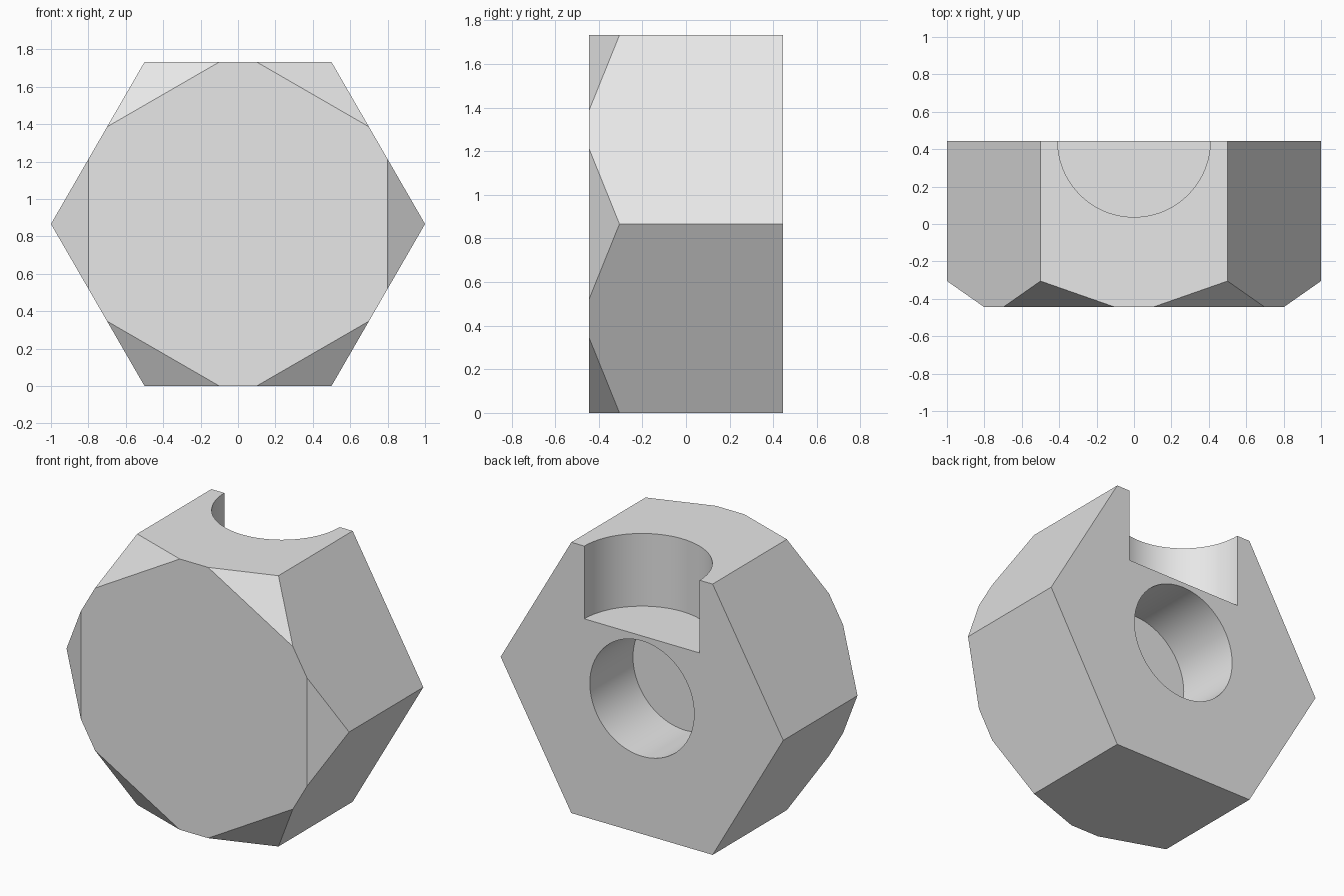
import bpy, bmesh, math
from mathutils import Matrix, Vector

cube = bpy.data.objects.get("Cube")
if cube:
    bpy.data.objects.remove(cube, do_unlink=True)

HALF = 0.445                  # half thickness, front to back
MID = math.sqrt(3) / 2        # height of the hexagon's centre

grey = bpy.data.materials.new("light_grey")
grey.use_nodes = True
grey.diffuse_color = (0.8, 0.8, 0.8, 1)
grey.node_tree.nodes["Principled BSDF"].inputs["Base Color"].default_value = (0.8, 0.8, 0.8, 1)


def cylinder(name, sides, radius, depth, matrix):
    """Closed prism centred on the given matrix, running along its z axis."""
    bm = bmesh.new()
    bmesh.ops.create_cone(bm, cap_ends=True, segments=sides, radius1=radius,
                          radius2=radius, depth=depth, matrix=matrix)
    mesh = bpy.data.meshes.new(name)
    bm.to_mesh(mesh)
    bm.free()
    mesh.materials.append(grey)
    obj = bpy.data.objects.new(name, mesh)
    bpy.context.collection.objects.link(obj)
    return obj


# Hexagonal body with corners at left and right
along_y = Matrix.Rotation(math.pi / 2, 4, 'X')
turn = Matrix.Rotation(math.pi / 2, 4, 'Z')
body = cylinder("hex_block", 6, 1, 2 * HALF,
                Matrix.Translation((0, 0, MID)) @ along_y @ turn)

# Flat chamfers on the six front corners
bm = bmesh.new()
bm.from_mesh(body.data)
for i in range(6):
    a = i * math.pi / 3
    out = Vector((math.cos(a), 0, math.sin(a)))
    point = out * 0.8 + Vector((0, -HALF, MID))
    normal = out * 0.14 + Vector((0, -0.2, 0))
    cut = bmesh.ops.bisect_plane(bm, geom=bm.verts[:] + bm.edges[:] + bm.faces[:],
                                 plane_co=point, plane_no=normal, clear_outer=True)
    edges = [e for e in cut["geom_cut"] if isinstance(e, bmesh.types.BMEdge)]
    bmesh.ops.contextual_create(bm, geom=edges)
bmesh.ops.recalc_face_normals(bm, faces=bm.faces[:])
bm.to_mesh(body.data)
bm.free()

# Half-round notch in the top, and blind round hole in the back
notch = cylinder("notch_cutter", 96, 0.408, 1,
                 Matrix.Translation((0, HALF, 1.267 + 0.5)))
hole = cylinder("hole_cutter", 96, 0.369, 1,
                Matrix.Translation((0, HALF - 0.436 + 0.5, MID)) @ along_y)

bpy.ops.object.select_all(action='DESELECT')
bpy.context.view_layer.objects.active = body
body.select_set(True)
for cutter in (notch, hole):
    cutter.hide_render = True
    mod = body.modifiers.new(cutter.name, 'BOOLEAN')
    mod.operation = 'DIFFERENCE'
    mod.solver = 'EXACT'
    mod.object = cutter
    bpy.ops.object.modifier_apply(modifier=mod.name)
    bpy.data.objects.remove(cutter, do_unlink=True)

bpy.ops.object.shade_smooth_by_angle(angle=math.radians(20))
